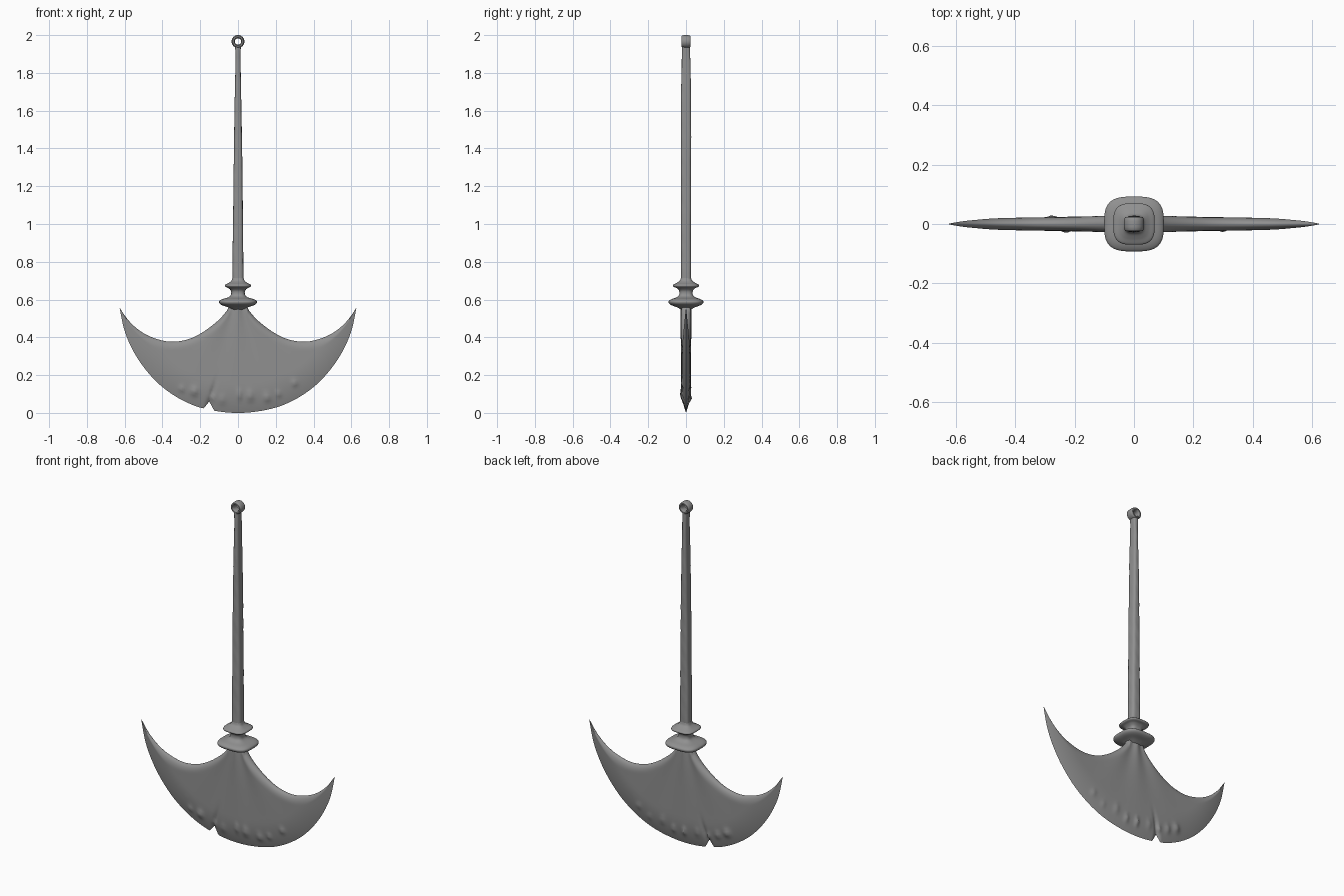
import bpy, bmesh, math, random
from mathutils import Vector

if "Cube" in bpy.data.objects:
    bpy.data.objects.remove(bpy.data.objects["Cube"])

random.seed(4)

# Dark iron grey for every part
iron = bpy.data.materials.new("dark_iron")
iron.diffuse_color = (0.28, 0.28, 0.28, 1)
iron.use_nodes = True
iron.node_tree.nodes["Principled BSDF"].inputs["Base Color"].default_value = iron.diffuse_color


def finish(name, bm, angle=40):
    bmesh.ops.remove_doubles(bm, verts=bm.verts, dist=0.00005)
    bmesh.ops.recalc_face_normals(bm, faces=bm.faces)
    me = bpy.data.meshes.new(name)
    bm.to_mesh(me)
    bm.free()
    me.materials.append(iron)
    ob = bpy.data.objects.new(name, me)
    bpy.context.collection.objects.link(ob)
    bpy.ops.object.select_all(action='DESELECT')
    ob.select_set(True)
    bpy.context.view_layer.objects.active = ob
    bpy.ops.object.shade_smooth_by_angle(angle=math.radians(angle))
    return ob


def spline(pts, t):
    """Catmull-Rom point at t in 0..1"""
    n = len(pts) - 1
    i = min(int(t * n), n - 1)
    f = t * n - i
    p = [Vector(pts[max(0, min(n, k))]) for k in range(i - 1, i + 3)]
    return 0.5 * (2 * p[1] + (p[2] - p[0]) * f
                  + (2 * p[0] - 5 * p[1] + 4 * p[2] - p[3]) * f * f
                  + (3 * p[1] - p[0] - 3 * p[2] + p[3]) * f ** 3)


def bridge(bm, rows, closed=True):
    for a, b in zip(rows, rows[1:]):
        n = len(a)
        for j in range(n if closed else n - 1):
            k = (j + 1) % n
            bm.faces.new((a[j], a[k], b[k], b[j]))


def loft(name, rings, power, steps, sides=40, rough=0.0):
    """Rounded-square sections (z, rx, ry) stacked upward"""
    bm = bmesh.new()
    rows = []
    for i in range(steps + 1):
        z, rx, ry = spline(rings, i / steps)
        row = []
        for j in range(sides):
            a = 2 * math.pi * j / sides
            c, s = math.cos(a), math.sin(a)
            r = (abs(c) ** power + abs(s) ** power) ** (-1 / power)
            r *= 1 + rough * math.sin(z * 23 + 2 * a) * math.sin(z * 41 + a)
            row.append(bm.verts.new((rx * r * c, ry * r * s, z)))
        rows.append(row)
    bridge(bm, rows)
    bm.faces.new(rows[0])
    bm.faces.new(rows[-1])
    return finish(name, bm)


# Crescent blade: paired upper and lower outline points, from centre to tip
upper = [(0, .6), (.042, .575), (.06, .54), (.11, .485), (.19, .425), (.27, .388),
         (.36, .377), (.45, .398), (.52, .435), (.58, .49), (.627, .557)]
lower = [(0, .0), (.04, .001), (.09, .006), (.16, .018), (.24, .042), (.33, .087),
         (.42, .154), (.5, .243), (.56, .338), (.602, .44), (.627, .557)]

# Hammer bumps near the cutting edge
bumps = []
for side in (-1, 1):
    for k in range(9):
        x = -0.29 + k * 0.072 + random.uniform(-.015, .015)
        z = 0.075 + 0.7 * x * x + random.uniform(-.015, .025)
        bumps.append((side, x, z, random.uniform(.004, .013), random.uniform(.013, .022)))


def half_thickness(side, x, z, u, d_top, d_low):
    t = 0.026 * (1 - 0.5 * u * u)
    a = 1 - min(d_top / 0.045, 1)
    b = 1 - min(d_low / 0.15, 1)
    h = t * min(math.sqrt(max(0, 1 - a * a)), 1 - b * b)
    mask = min(1, d_low / 0.04) * min(1, d_top / 0.04)
    for s, bx, bz, amp, rad in bumps:
        if s == side:
            h += mask * amp * math.exp(-((x - bx) ** 2 + (z - bz) ** 2) / rad ** 2)
    # flutes fanning out from the neck
    ang = math.atan2(x, 0.66 - z)
    dist = math.hypot(x, 0.66 - z)
    h += mask * 0.004 * math.cos(ang * 13) * math.exp(-(dist / 0.3) ** 2)
    # crease running up from the notch
    q = abs(x + 0.15 - 0.3 * (z - 0.06))
    h -= mask * 0.009 * math.exp(-(q / 0.012) ** 2) * math.exp(-((z - 0.1) / 0.06) ** 2)
    return max(h, 0)


bm = bmesh.new()
COLS, ROWS = 200, 30
for side in (-1, 1):
    rows = []
    for i in range(COLS + 1):
        s = 2 * i / COLS - 1
        u, sg = abs(s), (-1 if s < 0 else 1)
        T, B = spline(upper, u), spline(lower, u)
        length = (T - B).length
        bx = B.x * sg
        w = 0.03 if bx < -0.152 else 0.026
        notch = 0.045 * max(0, 1 - abs(bx + 0.152) / w)
        row = []
        for j in range(ROWS + 1):
            v = 0.5 - 0.5 * math.cos(math.pi * j / ROWS)
            p = T.lerp(B, v)
            x, z = p.x * sg, p.y + notch * v ** 8
            edge = j in (0, ROWS) or i in (0, COLS)
            h = 0 if edge else half_thickness(side, x, z, u, v * length, (1 - v) * length)
            row.append(bm.verts.new((x, side * h, z)))
        rows.append(row)
    bridge(bm, rows, closed=False)
bmesh.ops.dissolve_degenerate(bm, dist=0.00005, edges=bm.edges)
finish("crescent_blade", bm, 50)

# Neck between blade and collar
loft("blade_neck", [(.5, .012, .018), (.53, .03, .024), (.56, .042, .032), (.59, .055, .05)], 2.5, 12)

# Double collar
loft("collar", [(.548, .03, .028), (.56, .055, .05), (.57, .085, .077), (.58, .098, .09),
                (.592, .099, .091), (.602, .085, .077), (.611, .054, .052), (.624, .038, .037),
                (.645, .037, .036), (.66, .05, .049), (.668, .067, .067), (.678, .068, .068),
                (.688, .05, .05), (.7, .035, .033), (.715, .029, .027)], 3.2, 84, 48)

# Tapering shaft
loft("shaft", [(.69, .029, .027), (.9, .0275, .027), (1.1, .025, .027), (1.3, .023, .027),
               (1.5, .020, .027), (1.7, .0165, .026), (1.85, .0135, .023), (1.945, .015, .021)],
     3.5, 90, 32, 0.03)

# Hanging eye: rounded ring
bm = bmesh.new()
rows = []
for i in range(41):
    a = 2 * math.pi * i / 40
    row = []
    for j in range(16):
        b = 2 * math.pi * j / 16
        c, s = math.cos(b), math.sin(b)
        k = (abs(c) ** 3 + abs(s) ** 3) ** (-1 / 3)
        r = 0.0255 + 0.0085 * k * c
        row.append(bm.verts.new((r * math.cos(a), 0.024 * k * s, 1.966 + r * math.sin(a))))
    rows.append(row)
bridge(bm, rows)
finish("hanging_eye", bm)
